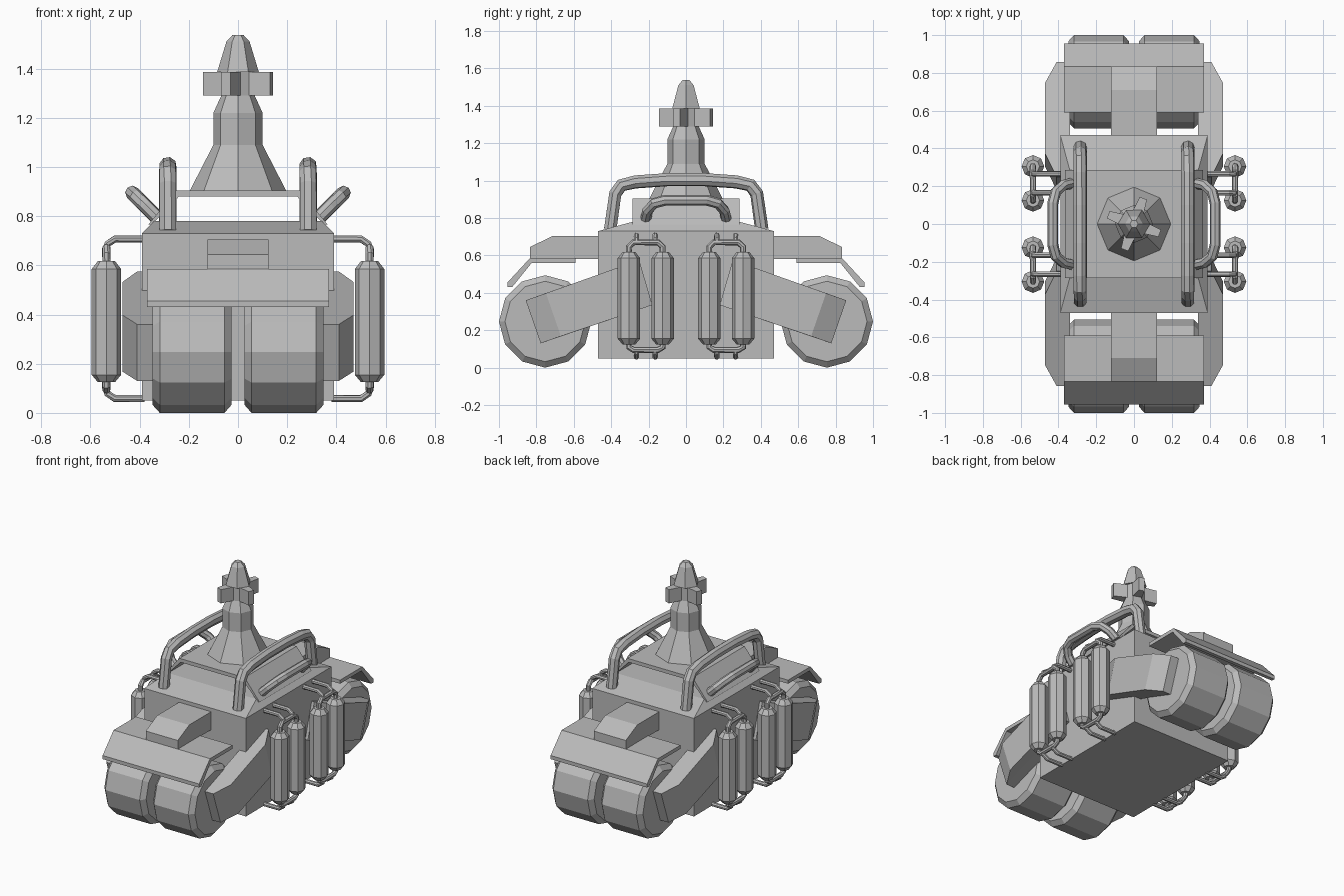
import bpy, bmesh, math
from mathutils import Vector

if "Cube" in bpy.data.objects:
    bpy.data.objects.remove(bpy.data.objects["Cube"])

grey = bpy.data.materials.new("plain grey")
grey.diffuse_color = (0.5, 0.5, 0.5, 1)
grey.use_nodes = True
grey.node_tree.nodes["Principled BSDF"].inputs["Base Color"].default_value = grey.diffuse_color


def add(name, bm):
    bmesh.ops.recalc_face_normals(bm, faces=bm.faces)
    me = bpy.data.meshes.new(name)
    bm.to_mesh(me)
    bm.free()
    me.materials.append(grey)
    ob = bpy.data.objects.new(name, me)
    bpy.context.collection.objects.link(ob)
    return ob


def loft(name, rings):
    """Skin a list of equal-length rings and cap both ends."""
    bm = bmesh.new()
    vs = [[bm.verts.new(p) for p in r] for r in rings]
    n = len(rings[0])
    for a, b in zip(vs, vs[1:]):
        for i in range(n):
            j = (i + 1) % n
            bm.faces.new((a[i], a[j], b[j], b[i]))
    bm.faces.new(vs[0])
    bm.faces.new(vs[-1])
    return add(name, bm)


def rect(hx, hy, z):
    return [(-hx, -hy, z), (hx, -hy, z), (hx, hy, z), (-hx, hy, z)]


def extrude_x(name, yz, x0, x1):
    return loft(name, [[(x, y, z) for y, z in yz] for x in (x0, x1)])


def turned(name, prof, sides, centre=(0, 0), axis='z', turn=0):
    """Faceted turned shape from (radius, position along axis) pairs."""
    rings = []
    for r, t in prof:
        ring = []
        for i in range(sides):
            a = turn + 2 * math.pi * i / sides
            u, v = centre[0] + r * math.cos(a), centre[1] + r * math.sin(a)
            ring.append((u, v, t) if axis == 'z' else (t, u, v))
        rings.append(ring)
    return loft(name, rings)


def tube(name, pts, r):
    """Eight-sided bent tube along a path."""
    pts = [Vector(p) for p in pts]
    rings = []
    normal = None
    for i, p in enumerate(pts):
        d0 = (p - pts[i - 1]).normalized() if i else (pts[1] - p).normalized()
        d1 = (pts[i + 1] - p).normalized() if i < len(pts) - 1 else d0
        t = (d0 + d1).normalized()
        if normal is None:
            normal = t.orthogonal()
        normal = (normal - t * normal.dot(t)).normalized()
        side = t.cross(normal)
        rings.append([p + r * (math.cos(a) * normal + math.sin(a) * side)
                      for a in [math.pi * (k + 0.5) / 4 for k in range(8)]])
    return loft(name, rings)


# hull with bevelled deck
loft("hull", [rect(.39, .47, .05), rect(.39, .47, .73), rect(.34, .285, .78)])

# raised arch panel under the mast, open front and back
arch = [(-.365, .765), (-.25, .905), (.25, .905), (.365, .765),
        (.35, .765), (.24, .88), (-.24, .88), (-.35, .765)]
loft("arch_panel", [[(x, y, z) for x, z in arch] for y in (-.285, .285)])

# mast: flared octagonal column, finned collar, six-sided tip
turned("mast", [(.195, .905), (.1, 1.09), (.1, 1.22), (.068, 1.29), (.068, 1.385)], 8)
turned("mast_tip", [(.085, 1.385), (.047, 1.51), (.022, 1.537)], 6)
for k in range(4):
    a = math.radians(-20 + 90 * k)
    u, v = Vector((math.cos(a), math.sin(a), 0)), Vector((-math.sin(a), math.cos(a), 0))
    ring = [u * .02 - v * .036, u * .145 - v * .02, u * .145 + v * .02, u * .02 + v * .036]
    loft("mast_fin", [[p + Vector((0, 0, z)) for p in ring] for z in (1.29, 1.385)])

for s in (-1, 1):
    # wheels, mudguard and hood at each end
    for m in (-1, 1):
        turned("wheel", [(.215, m * .027), (.247, m * .055), (.247, m * .318), (.215, m * .347)],
               12, (s * .753, .247), 'x')
    guard = [(.59, .585), (.835, .585), (.955, .455), (.955, .43), (.93, .43), (.825, .56), (.59, .56)]
    extrude_x("mudguard", [(s * y, z) for y, z in guard], -.37, .37)
    hood = [(.44, .705), (.71, .705), (.835, .645), (.835, .58), (.44, .58)]
    extrude_x("hood", [(s * y, z) for y, z in hood], -.123, .123)

    # swing arms, chamfered at both ends
    d = Vector((.94, -.33))
    arm = [Vector(p) for p in ((.857, .36), (.777, .13), (.18, .335), (.25, .575))]
    short = [arm[0] - d * .115, arm[1] - d * .115, arm[2] + d * .13, arm[3] + d * .13]
    for m in (-1, 1):
        loft("swing_arm", [[(m * x, s * p.x, p.y) for p in ps]
                           for x, ps in ((.34, arm), (.41, arm), (.47, short))])

    # roll bar on this side of the deck
    half = [(.405, .74), (.378, .93), (.345, .975), (.27, .993), (.1, 1.005)]
    path = [(-y, z) for y, z in half] + [(y, z) for y, z in reversed(half)]
    tube("roll_bar", [(s * .285, y, z) for y, z in path], .036)

    # slanted grab handle, t runs outwards along the slant
    half = [(.215, 0), (.205, .055), (.17, .105), (.11, .125)]
    path = [(-y, t) for y, t in half] + [(y, t) for y, t in reversed(half)]
    tube("grab_handle", [(s * (.33 + .8 * t), y, .795 + .8 * t) for y, t in path], .029)

    # paired gas bottles with plumbing above and below
    for c in (-.215, .215):
        for o in (-.09, .09):
            turned("gas_bottle", [(.035, .125), (.06, .155), (.06, .585), (.035, .617)],
                   8, (s * .535, c + o))
        for z0, k in ((.61, 1), (.13, -1)):
            rise = .06 if k > 0 else .035
            tube("bottle_link", [(s * .535, c - .09, z0), (s * .535, c - .09, z0 + k * rise * .6),
                                 (s * .535, c - .065, z0 + k * rise), (s * .535, c + .065, z0 + k * rise),
                                 (s * .535, c + .09, z0 + k * rise * .6), (s * .535, c + .09, z0)], .017)
            top = z0 + k * (rise + .037)
            for o in (-.05, .05):
                tube("hull_pipe", [(s * .535, c + o, z0 + k * rise), (s * .53, c + o, top - k * .02),
                                   (s * .5, c + o, top), (s * .38, c + o, top)], .015)
